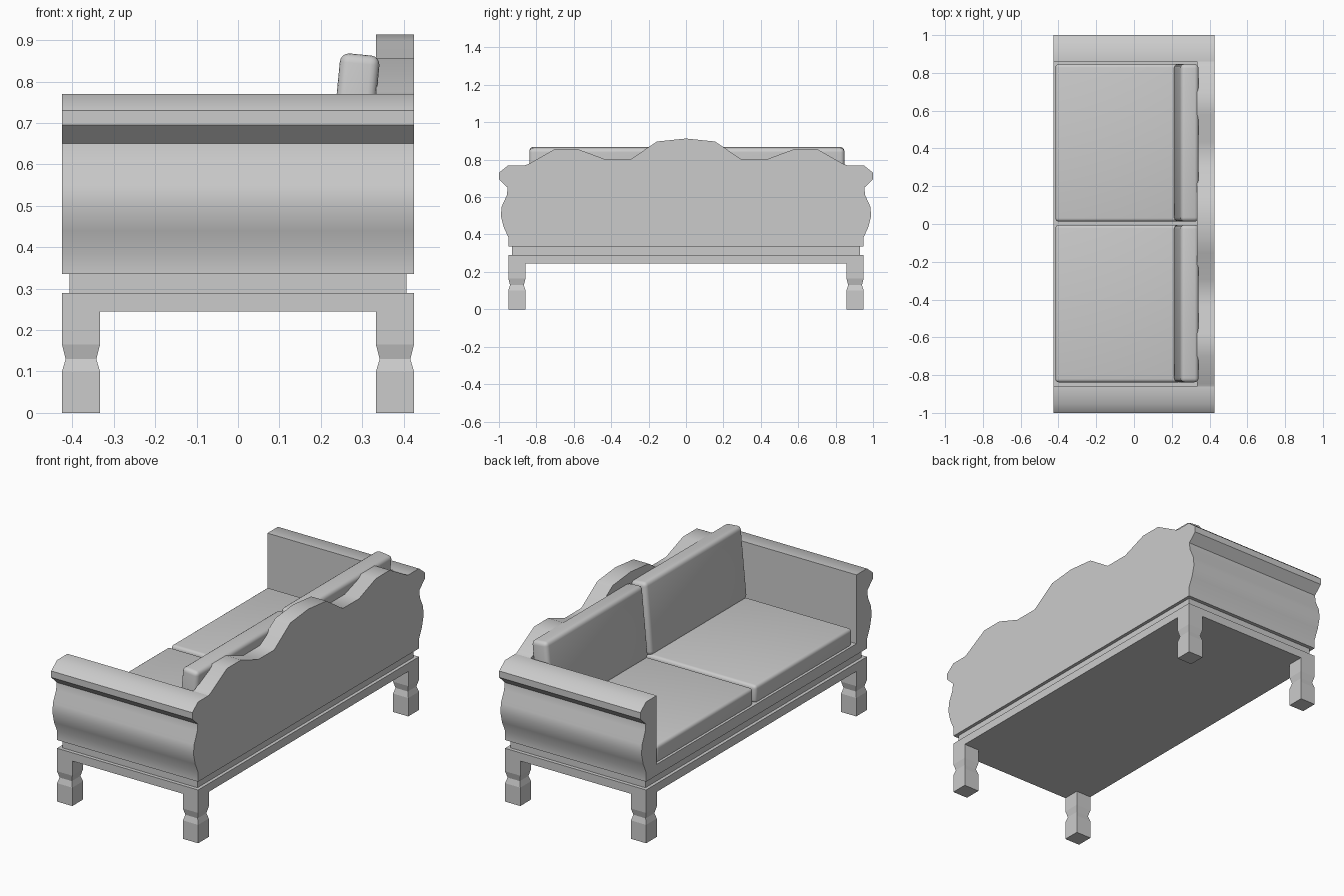
import bpy, bmesh
from math import radians

if "Cube" in bpy.data.objects:
    bpy.data.objects.remove(bpy.data.objects["Cube"])


def finish(name, bm, angle=40):
    bmesh.ops.recalc_face_normals(bm, faces=bm.faces[:])
    mesh = bpy.data.meshes.new(name)
    bm.to_mesh(mesh)
    bm.free()
    obj = bpy.data.objects.new(name, mesh)
    bpy.context.collection.objects.link(obj)
    bpy.ops.object.select_all(action='DESELECT')
    obj.select_set(True)
    bpy.context.view_layer.objects.active = obj
    bpy.ops.object.shade_smooth_by_angle(angle=radians(angle))
    return obj


def box(name, lo, hi, bevel=0.0):
    bm = bmesh.new()
    bmesh.ops.create_cube(bm, size=1)
    for v in bm.verts:
        for i in range(3):
            v.co[i] = (lo[i] + hi[i]) / 2 + v.co[i] * (hi[i] - lo[i])
    if bevel:
        bmesh.ops.bevel(bm, geom=bm.edges[:], offset=bevel, segments=4,
                        profile=0.5, affect='EDGES')
    return finish(name, bm)


def extrude_x(name, profile, x0, x1):
    bm = bmesh.new()
    face = bm.faces.new([bm.verts.new((x0, y, z)) for y, z in profile])
    ext = bmesh.ops.extrude_face_region(bm, geom=[face])['geom']
    # keep the starting cap so the solid is closed
    if not face.is_valid:
        bm.faces.new([v for v in bm.verts if v.co.x == x0])
    for g in ext:
        if isinstance(g, bmesh.types.BMVert):
            g.co.x = x1
    return finish(name, bm)


def leg(name, cx, cy):
    # square post with a pinched waist
    bm = bmesh.new()
    rings = []
    for z, r in ((0, .046), (.10, .046), (.13, .037), (.165, .046), (.25, .046)):
        rings.append([bm.verts.new((cx + sx * r, cy + sy * r, z))
                      for sx, sy in ((-1, -1), (1, -1), (1, 1), (-1, 1))])
    for a, b in zip(rings, rings[1:]):
        for i in range(4):
            j = (i + 1) % 4
            bm.faces.new((a[i], a[j], b[j], b[i]))
    bm.faces.new(rings[0])
    bm.faces.new(rings[-1])
    return finish(name, bm, 10)


# Base: legs, lower frame, recessed plinth, seat deck
for xn, sx in (("front", -1), ("back", 1)):
    for yn, sy in (("left", -1), ("right", 1)):
        leg(f"{xn}_{yn}_leg", sx * .379, sy * .904)
box("lower_frame", (-.425, -.95, .245), (.425, .95, .29))
box("plinth", (-.407, -.93, .29), (.407, .93, .335))
box("seat_deck", (-.425, -.86, .335), (.333, .86, .395))

# Scrolled arms
arm = [(.86, .335), (.95, .335), (.95, .385), (.975, .44), (.99, .50),
       (.985, .55), (.958, .61), (.953, .65), (1.0, .695), (1.0, .73),
       (.95, .77), (.86, .77)]
for name, s in (("left_arm", -1), ("right_arm", 1)):
    extrude_x(name, [(s * y, z) for y, z in arm], -.425, .425)

# Wavy backrest
half = [(.86, .335), (.86, .77), (.845, .775), (.70, .857), (.58, .857),
        (.435, .803), (.295, .803), (.155, .897)]
crest = half + [(0, .913)] + [(-y, z) for y, z in reversed(half)]
extrude_x("backrest", crest, .333, .425)

# Seat and back cushions
for side, y0, y1 in (("left", -.838, -.004), ("right", .013, .847)):
    box(f"{side}_seat_cushion", (-.416, y0, .39), (.331, y1, .487), .018)
    c = box(f"{side}_back_cushion", (-.048, y0, -.195), (.048, y1, .195), .022)
    c.rotation_euler.y = radians(5.5)
    c.location = (.277, 0, .671)
